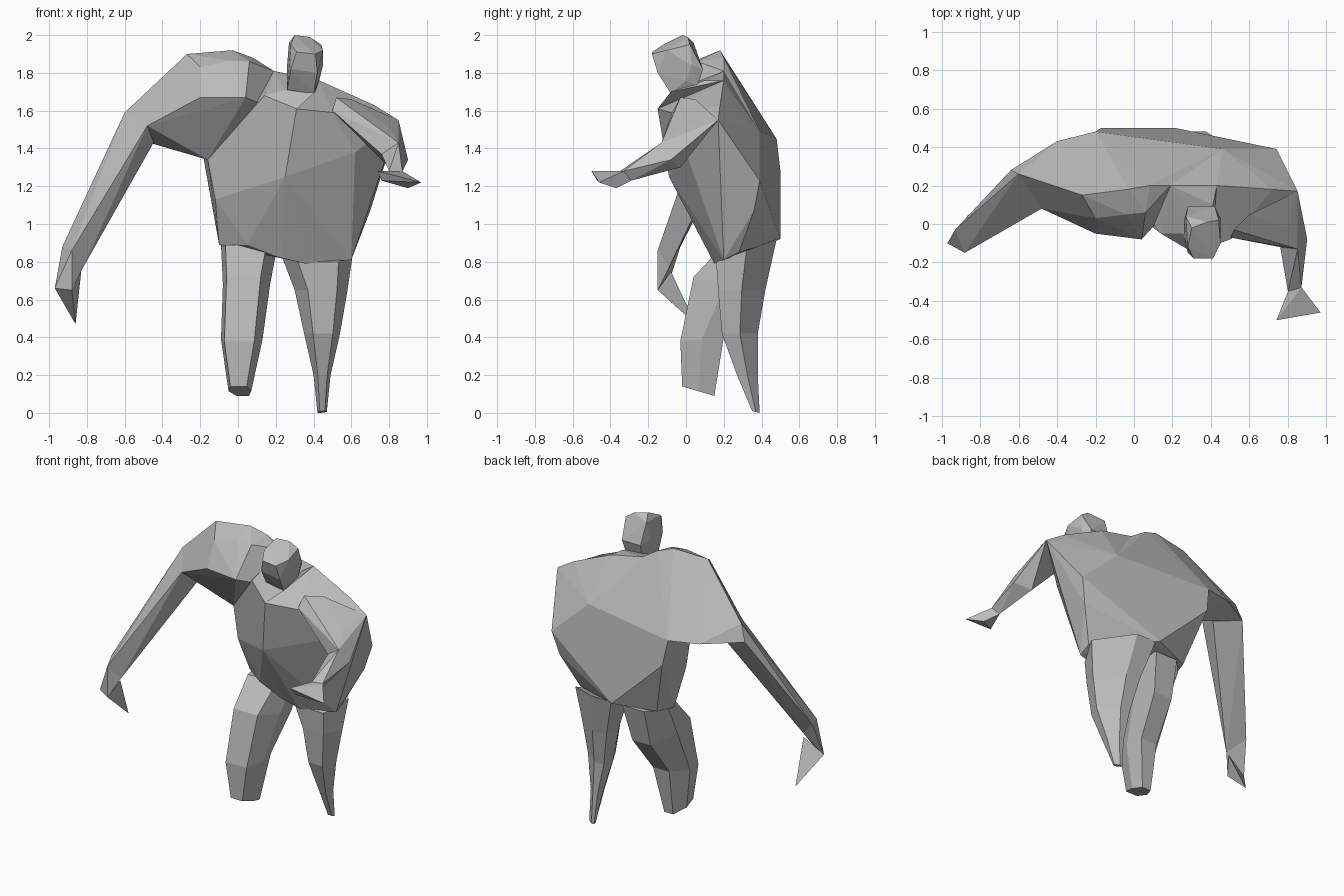
import bpy
import bmesh

cube = bpy.data.objects.get("Cube")
if cube:
    bpy.data.objects.remove(cube, do_unlink=True)

grey = bpy.data.materials.new("plain_grey")
grey.use_nodes = True
grey.diffuse_color = (0.5, 0.5, 0.5, 1)
grey.node_tree.nodes["Principled BSDF"].inputs["Base Color"].default_value = grey.diffuse_color


def finish(name, bm):
    """Turn a bmesh into a flat shaded grey object."""
    bmesh.ops.recalc_face_normals(bm, faces=bm.faces)
    mesh = bpy.data.meshes.new(name)
    bm.to_mesh(mesh)
    bm.free()
    mesh.materials.append(grey)
    part = bpy.data.objects.new(name, mesh)
    bpy.context.scene.collection.objects.link(part)
    return part


def faceted_mass(name, *groups):
    """Wrap groups of landmark points in one tight faceted skin."""
    bm = bmesh.new()
    for group in groups:
        for point in group:
            bm.verts.new(point)
    bmesh.ops.remove_doubles(bm, verts=bm.verts, dist=0.001)
    result = bmesh.ops.convex_hull(bm, input=bm.verts)
    unused = [g for g in result["geom_interior"] if isinstance(g, bmesh.types.BMVert)]
    bmesh.ops.delete(bm, geom=unused, context="VERTS")
    bmesh.ops.dissolve_limit(bm, angle_limit=0.05, verts=bm.verts, edges=bm.edges)
    return finish(name, bm)


def limb(name, rings, cuts):
    """Bridge six-sided rings; each is x range, y range, front z and back z.

    The cuts bevel the four corners: front right, front left, back left, back right.
    """
    bm = bmesh.new()
    loops = []
    for x0, x1, y0, y1, front, back in rings:
        a, b, c, d = [(x1 - x0) * cut for cut in cuts]
        middle = (y0 + y1) / 2
        height = (front + back) / 2
        corners = [
            (x0 + a, y0, front), (x1 - b, y0, front), (x1, middle, height),
            (x1 - c, y1, back), (x0 + d, y1, back), (x0, middle, height),
        ]
        loops.append([bm.verts.new(corner) for corner in corners])
    sides = len(loops[0])
    for upper, lower in zip(loops, loops[1:]):
        for i in range(sides):
            j = (i + 1) % sides
            bm.faces.new((upper[i], upper[j], lower[j], lower[i]))
    bm.faces.new(loops[0])
    bm.faces.new(loops[-1])
    return finish(name, bm)


# Landmarks shared by neighbouring parts
neck_back = [(.19, .2, 1.81), (.43, .2, 1.76)]
left_shoulder_point = (.85, .17, 1.55)
right_armpit = [(-.16, .18, 1.34), (-.2, .48, 1.45)]
upper_back = [(.46, .39, 1.49)]
right_elbow = [(-.6, .26, 1.59), (-.64, .28, 1.48), (-.48, .08, 1.52), (-.43, .24, 1.46)]
right_wrist = [(-.93, -.03, .88), (-.88, -.15, .86), (-.82, -.09, .77)]
left_elbow = [(.9, -.08, 1.34), (.85, -.13, 1.43), (.76, -.12, 1.37), (.8, -.03, 1.3)]
left_wrist = [(.8, -.35, 1.28), (.87, -.33, 1.28), (.84, -.29, 1.23)]

# Torso: chest and belly, flanks, hips, hunched back
chest = [(.14, -.05, 1.68), (.31, -.15, 1.61), (.5, -.08, 1.59), (.25, -.09, 1.25)]
left_flank = [(.62, 0, 1.38), (.69, .2, 1.12), (.74, .39, 1.23), (.7, .36, 1.07),
              (.72, .18, 1.63), left_shoulder_point]
right_flank = [(-.12, .17, 1.13), (-.17, .5, 1.28)]
hips_front = [(-.1, .27, .89), (.05, .16, .89), (.23, .15, .82), (.36, .15, .79), (.6, .2, .81)]
hips_back = [(-.06, .4, .9), (.21, .5, .92), (.6, .28, .85)]
faceted_mass("torso", chest, left_flank, right_flank, hips_front, hips_back,
             right_armpit, upper_back, neck_back)

# Raised right shoulder and upper arm
ridge = [(-.27, .15, 1.9), (-.03, .18, 1.92), (.08, .2, 1.88)]
shoulder_front = [(-.2, .03, 1.83), (-.04, .05, 1.865), (.06, .06, 1.86),
                  (-.2, -.05, 1.67), (.04, -.08, 1.67)]
rear_arm = [(-.4, .43, 1.46), (-.33, .22, 1.45)]
faceted_mass("right_shoulder", ridge, shoulder_front, rear_arm, right_elbow,
             right_armpit, upper_back, neck_back[:1])

# Long hanging right arm
faceted_mass("right_forearm", right_elbow, right_wrist)
faceted_mass("right_hand", right_wrist,
             [(-.97, -.1, .66), (-.88, -.15, .65)])
faceted_mass("right_fingers", [(-.97, -.1, .66), (-.88, -.15, .65),
                               (-.83, -.08, .75), (-.86, .05, .47)])

# Bent left arm reaching forward
left_shoulder = [(.52, -.03, 1.67), (.5, -.07, 1.6), (.57, -.05, 1.6),
                 (.6, .05, 1.66), (.8, -.02, 1.51), left_shoulder_point]
faceted_mass("left_upper_arm", left_shoulder, left_elbow)
faceted_mass("left_forearm", left_elbow, left_wrist)
faceted_mass("left_hand", left_wrist,
             [(.74, -.5, 1.28), (.76, -.47, 1.23), (.97, -.46, 1.22), (.9, -.37, 1.19)])

# Neck and head
faceted_mass("neck", neck_back, chest[:2],
             [(.25, -.05, 1.71), (.41, -.08, 1.7), (.3, .1, 1.77), (.41, .1, 1.76)])
crown = [(.3, -.02, 2), (.38, .01, 1.99), (.28, -.12, 1.95), (.44, .02, 1.95), (.27, .04, 1.96)]
face = [(.31, -.18, 1.91), (.41, -.18, 1.9), (.45, -.1, 1.92),
        (.28, -.15, 1.82), (.42, -.15, 1.8)]
jaw = [(.26, -.07, 1.71), (.4, -.08, 1.69), (.43, 0, 1.76)]
nape = [(.45, .03, 1.84), (.42, .09, 1.82), (.28, .09, 1.82), (.26, .02, 1.84),
        (.29, .06, 1.73), (.41, .06, 1.73)]
faceted_mass("head", crown, face, jaw, nape)

# Legs, from hip to foot
limb("right_leg", [
    (-.09, .21, .2, .43, .89, .89),
    (-.08, .17, .04, .37, .72, .64),
    (-.09, .13, -.03, .2, .38, .4),
    (-.05, .07, -.02, .15, .14, .09),
], (0.08, 0.2, 0.1, 0.35))
limb("left_leg", [
    (.22, .61, .16, .48, .8, .92),
    (.3, .58, .17, .42, .65, .65),
    (.35, .54, .19, .38, .42, .42),
    (.4, .49, .27, .38, .2, .2),
    (.42, .47, .35, .39, .01, 0),
], (0.25, 0.2, 0.6, 0.02))
